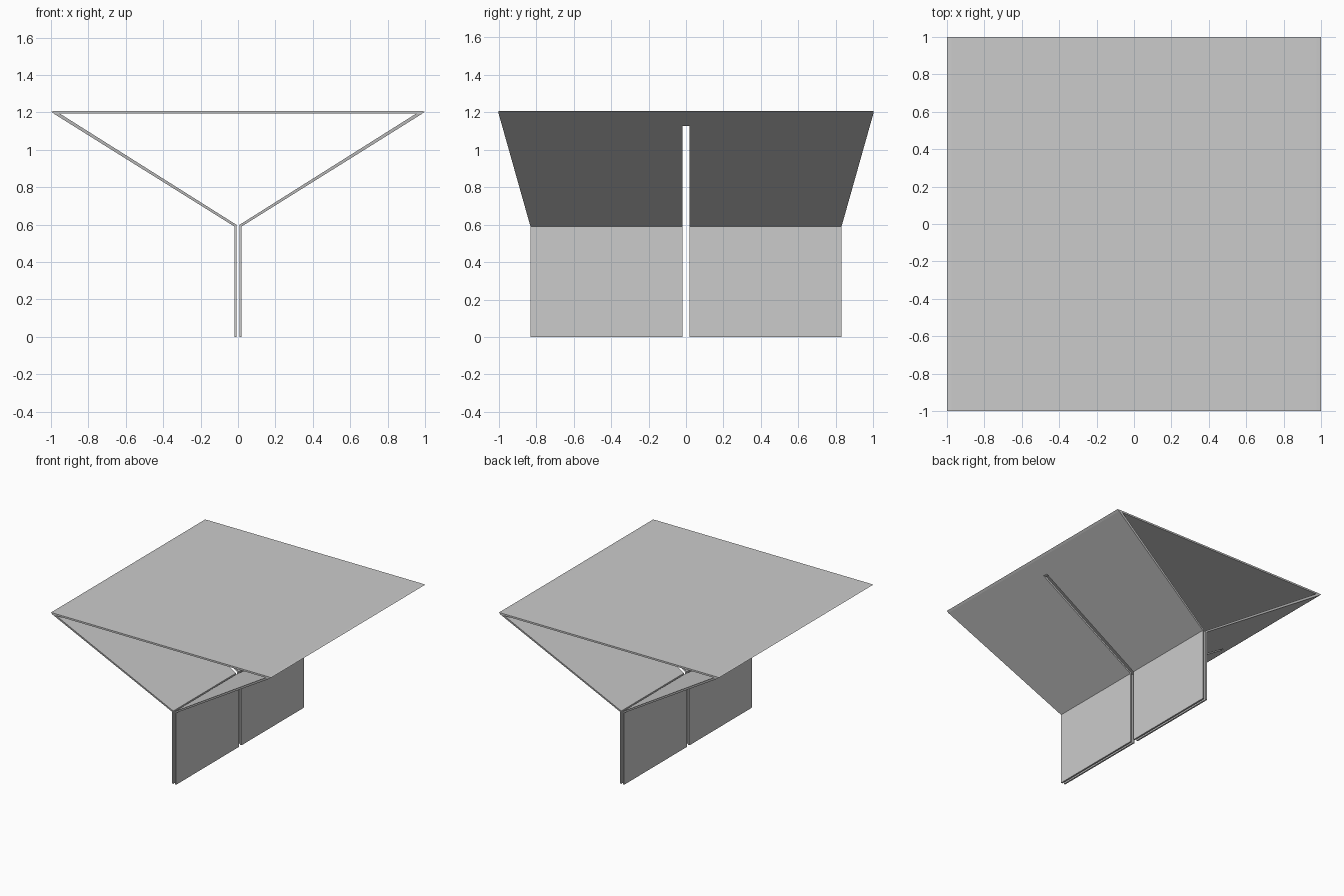
import bpy, bmesh

if "Cube" in bpy.data.objects:
    bpy.data.objects.remove(bpy.data.objects["Cube"])


def new_object(name, bm):
    bmesh.ops.recalc_face_normals(bm, faces=bm.faces)
    mesh = bpy.data.meshes.new(name)
    bm.to_mesh(mesh)
    bm.free()
    ob = bpy.data.objects.new(name, mesh)
    bpy.context.collection.objects.link(ob)
    return ob


def box(name, x0, x1, y0, y1, z0, z1):
    bm = bmesh.new()
    bmesh.ops.create_cube(bm, size=1)
    for v in bm.verts:
        v.co.x = x1 if v.co.x > 0 else x0
        v.co.y = y1 if v.co.y > 0 else y0
        v.co.z = z1 if v.co.z > 0 else z0
    return new_object(name, bm)


# Folded sheet profile: outer point, inner point, half width in y
PROFILE = [
    ((0.020, 0.000), (0.007, 0.000), 0.83),
    ((0.020, 0.590), (0.007, 0.598), 0.83),
    ((0.985, 1.193), (0.952, 1.193), 1.00),
    ((1.000, 1.205), (0.975, 1.207), 1.00),
]

# Slot running up the leg and most of the sloping wing
cutter = box("slot_cutter", -0.95, 0.95, -0.018, 0.018, -0.1, 1.125)
cutter.hide_render = True


def folded_leg(name, side):
    bm = bmesh.new()
    rings = []
    for (ox, oz), (ix, iz), w in PROFILE:
        rings.append([bm.verts.new((side * x, y, z)) for x, y, z in
                      ((ox, -w, oz), (ox, w, oz), (ix, w, iz), (ix, -w, iz))])
    for a, b in zip(rings, rings[1:]):
        for i in range(4):
            j = (i + 1) % 4
            bm.faces.new((a[i], a[j], b[j], b[i]))
    bm.faces.new(rings[0])
    bm.faces.new(rings[-1])
    ob = new_object(name, bm)
    cut = ob.modifiers.new("slot", 'BOOLEAN')
    cut.operation = 'DIFFERENCE'
    cut.solver = 'EXACT'
    cut.object = cutter
    bpy.context.view_layer.objects.active = ob
    bpy.ops.object.modifier_apply(modifier=cut.name)


# Two mirrored folded sheets forming the base
for name, side in (("right_folded_leg", 1), ("left_folded_leg", -1)):
    folded_leg(name, side)
bpy.data.objects.remove(cutter)

# Flat table top between the wing tips
box("table_top", -0.975, 0.975, -1, 1, 1.193, 1.207)
